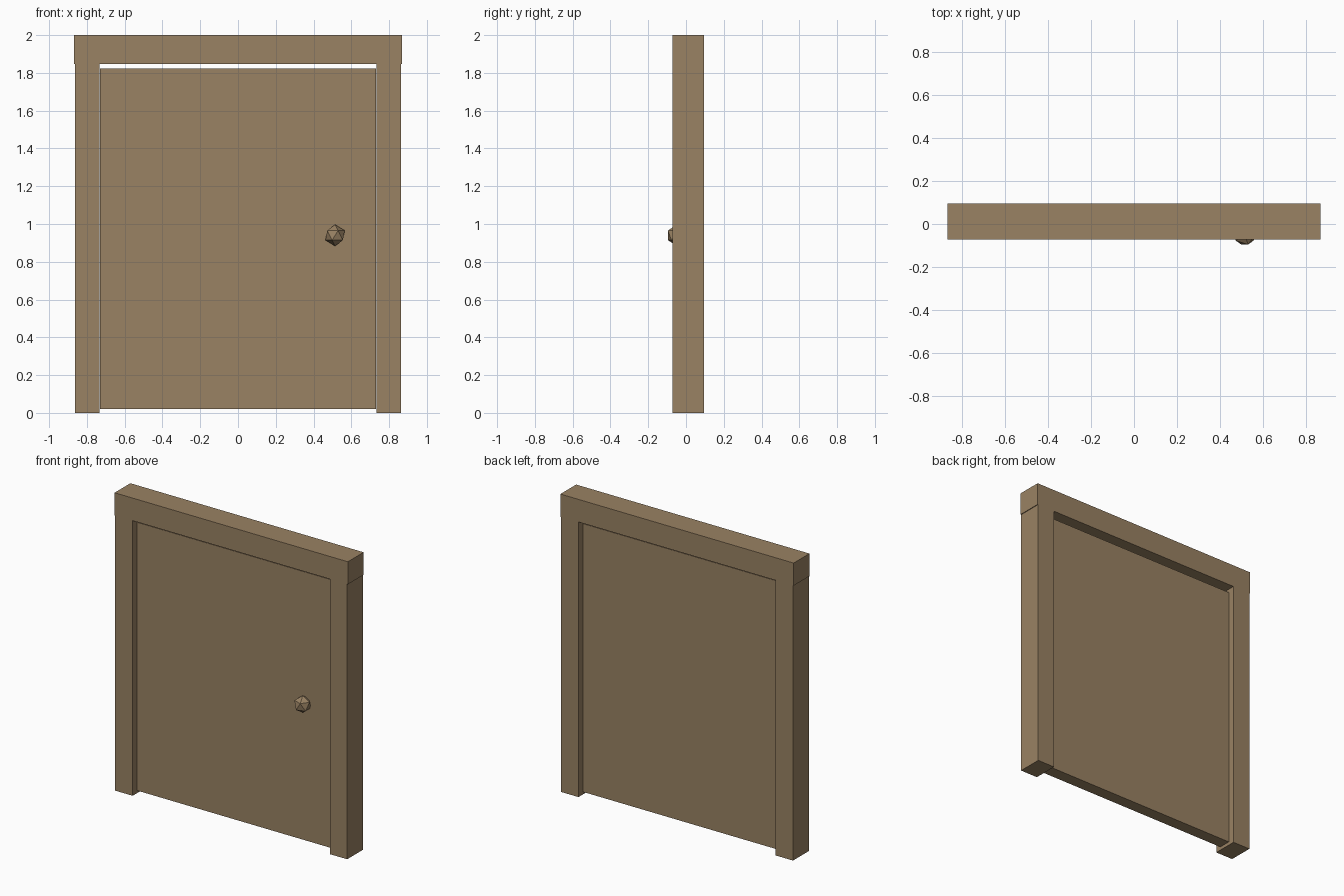
import bpy

if "Cube" in bpy.data.objects:
    bpy.data.objects.remove(bpy.data.objects["Cube"])

wood = bpy.data.materials.new("brown wood")
wood.diffuse_color = (0.32, 0.223, 0.125, 1)
wood.use_nodes = True
wood.node_tree.nodes["Principled BSDF"].inputs["Base Color"].default_value = wood.diffuse_color


def box(name, x0, x1, y0, y1, z0, z1):
    bpy.ops.mesh.primitive_cube_add(
        size=1, location=((x0 + x1) / 2, (y0 + y1) / 2, (z0 + z1) / 2))
    ob = bpy.context.object
    ob.name = name
    ob.scale = (x1 - x0, y1 - y0, z1 - z0)
    bpy.ops.object.transform_apply(location=False, rotation=False, scale=True)
    ob.data.materials.append(wood)
    return ob


FRONT, BACK = -0.072, 0.095

# Frame: two jambs and a slightly wider lintel
for side, x0, x1 in (("left", -0.862, -0.733), ("right", 0.733, 0.862)):
    box(side + "_jamb", x0, x1, FRONT, BACK, 0, 1.848)
box("lintel", -0.867, 0.867, FRONT, BACK, 1.848, 2.0)

# Door leaf, recessed on both sides with a small gap around it
box("door_leaf", -0.73, 0.73, -0.03, 0.053, 0.02, 1.822)

# Faceted knob on the front only
bpy.ops.mesh.primitive_ico_sphere_add(
    subdivisions=1, radius=0.057, location=(0.514, -0.047, 0.94))
knob = bpy.context.object
knob.name = "door_knob"
knob.data.materials.append(wood)
